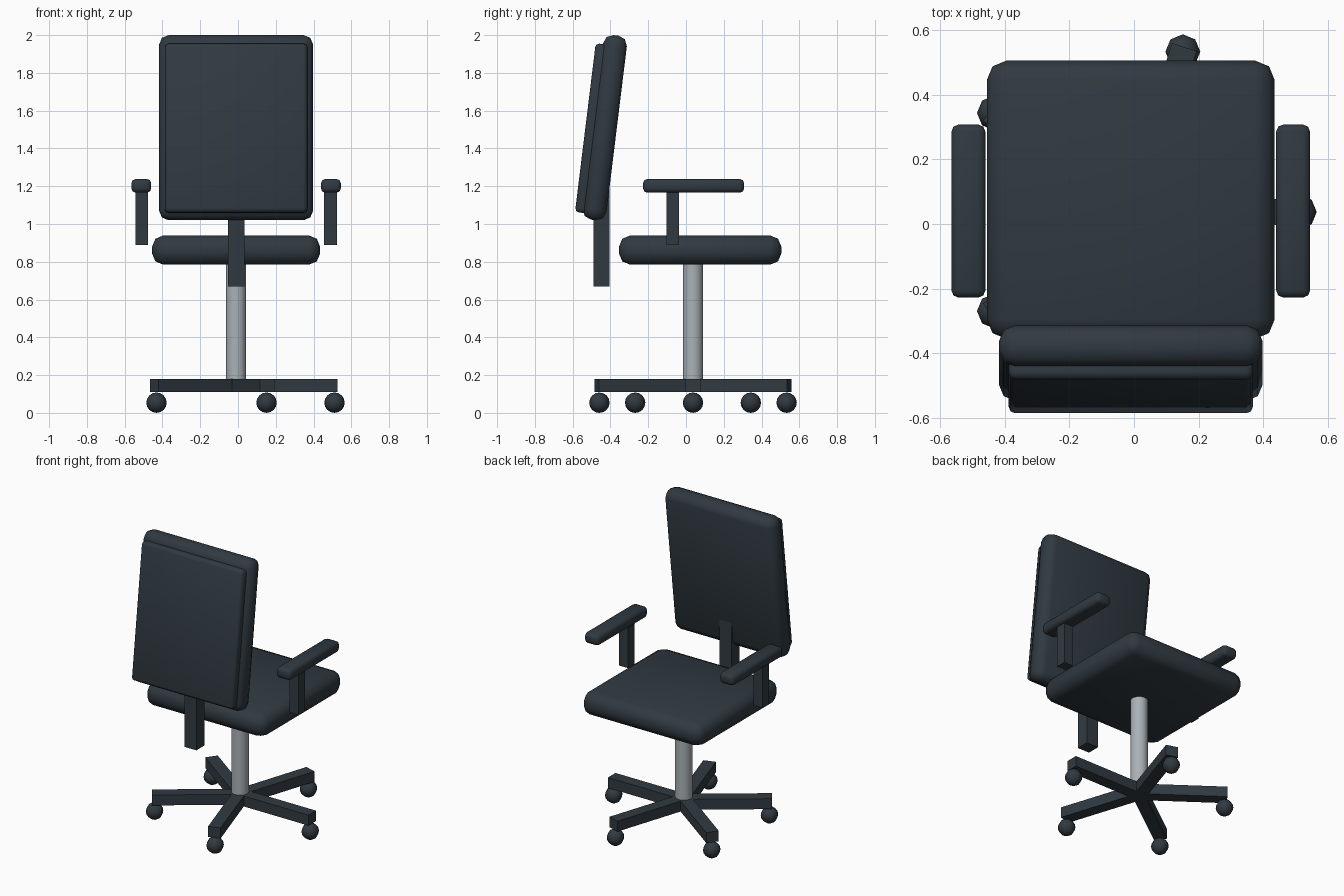
import bpy, bmesh, math
from mathutils import Matrix, Vector

if "Cube" in bpy.data.objects:
    bpy.data.objects.remove(bpy.data.objects["Cube"], do_unlink=True)


def material(name, rgb):
    m = bpy.data.materials.new(name)
    m.use_nodes = True
    m.diffuse_color = (*rgb, 1)
    m.node_tree.nodes["Principled BSDF"].inputs["Base Color"].default_value = (*rgb, 1)
    return m


dark = material("dark slate", (0.03, 0.042, 0.053))
metal = material("brushed grey", (0.4, 0.44, 0.47))


def finish(name, bm, mat, matrix, smooth=True):
    me = bpy.data.meshes.new(name)
    bm.to_mesh(me)
    bm.free()
    me.materials.append(mat)
    ob = bpy.data.objects.new(name, me)
    ob.matrix_world = matrix
    bpy.context.collection.objects.link(ob)
    if smooth:
        bpy.ops.object.select_all(action="DESELECT")
        ob.select_set(True)
        bpy.context.view_layer.objects.active = ob
        bpy.ops.object.shade_smooth_by_angle(angle=math.radians(50))
    return ob


def box(name, size, matrix, bevel=0):
    bm = bmesh.new()
    bmesh.ops.create_cube(bm, size=1)
    bmesh.ops.scale(bm, vec=Vector(size), verts=bm.verts)
    if bevel:
        bmesh.ops.bevel(bm, geom=bm.edges[:], offset=bevel, segments=2,
                        profile=0.5, affect="EDGES")
    return finish(name, bm, dark, matrix, smooth=bevel > 0)


def at(x, y, z):
    return Matrix.Translation((x, y, z))


CX, CY = -0.01, 0.037

# Seat cushion
box("seat", (0.89, 0.86, 0.155), at(CX, 0.075, 0.862), 0.06)

# Tilted backrest with thinner rear panel
tilt = at(CX, -0.43, 1.51) @ Matrix.Rotation(math.radians(-7), 4, "X")
box("backrest", (0.815, 0.127, 0.984), tilt, 0.05)
box("backrest_panel", (0.755, 0.08, 0.9), tilt @ at(0, -0.062, -0.012), 0.02)
box("backrest_post", (0.088, 0.085, 0.56), at(CX, -0.448, 0.95))

# Armrests
for side, s in (("right", -1), ("left", 1)):
    box(side + "_arm_pad", (0.105, 0.535, 0.072), at(CX + s * 0.502, 0.04, 1.202), 0.022)
    box(side + "_arm_post", (0.067, 0.067, 0.3), at(CX + s * 0.5, -0.07, 1.04))

# Gas column
bm = bmesh.new()
bmesh.ops.create_cone(bm, cap_ends=True, segments=32, radius1=0.053, radius2=0.053, depth=0.68)
finish("column", bm, metal, at(CX, CY, 0.47))

# Five-spoke base with casters
for i in range(5):
    a = math.tau * i / 5
    hub = at(CX, CY, 0) @ Matrix.Rotation(a, 4, "Z")
    box(f"spoke_{i + 1}", (0.536, 0.08, 0.07), hub @ at(0.268, 0, 0.145))
    bm = bmesh.new()
    bmesh.ops.create_uvsphere(bm, u_segments=8, v_segments=8, radius=0.054)
    p = hub @ Vector((0.521, 0, 0.054))
    finish(f"caster_{i + 1}", bm, dark, Matrix.Translation(p))
